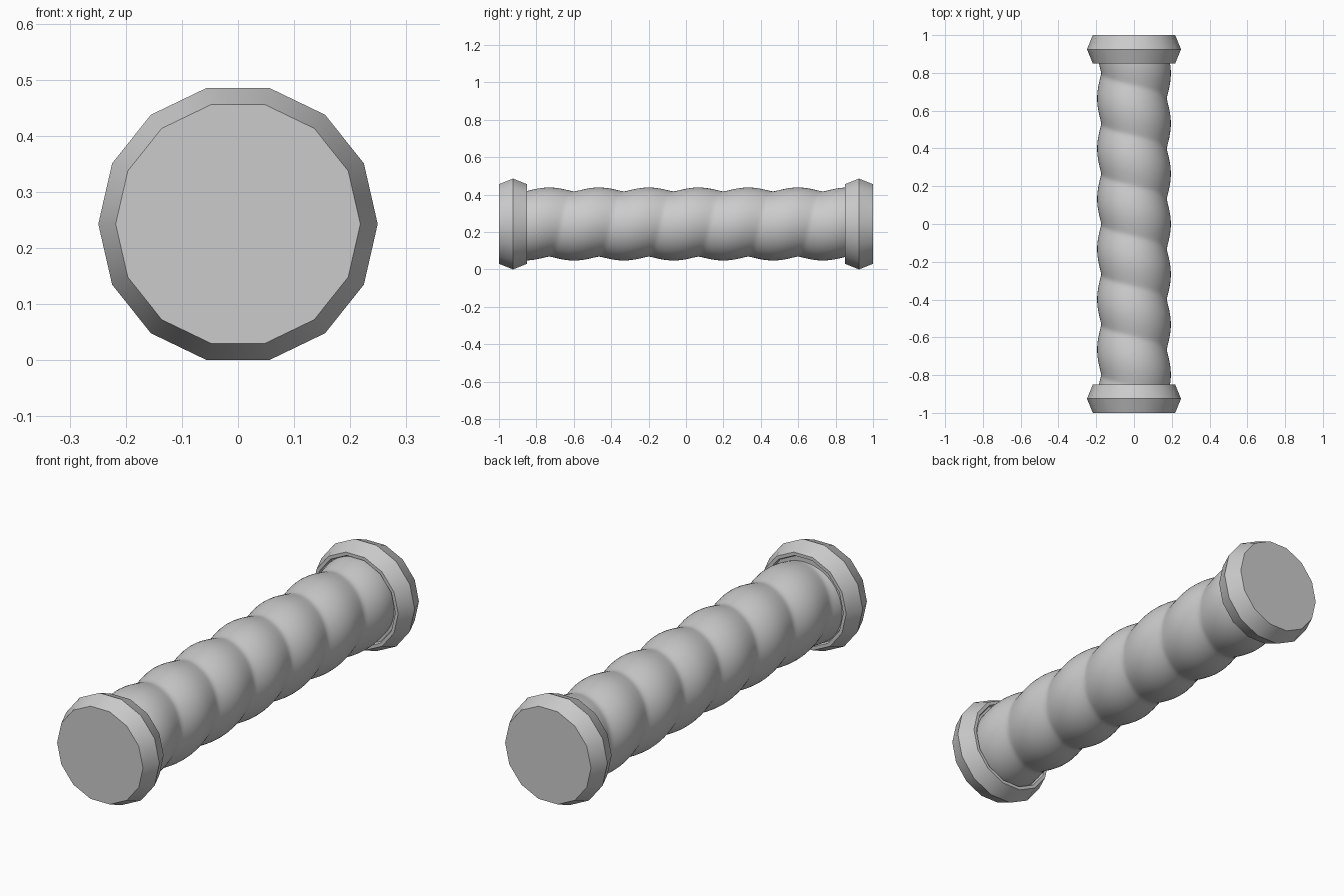
import bpy, bmesh, math

if "Cube" in bpy.data.objects:
    bpy.data.objects.remove(bpy.data.objects["Cube"])

CZ = 0.243          # height of the axis
PITCH = 0.266       # spacing of the spiral ridges

grey = bpy.data.materials.new("light_grey")
grey.diffuse_color = (0.6, 0.6, 0.6, 1)
grey.use_nodes = True
grey.node_tree.nodes["Principled BSDF"].inputs["Base Color"].default_value = grey.diffuse_color


def lathe(name, ys, radius, sides):
    """Skin rings along y; radius(i, y, angle) gives each point's radius."""
    bm = bmesh.new()
    rings = []
    for i, y in enumerate(ys):
        ring = []
        for k in range(sides):
            a = 2 * math.pi * k / sides
            r = radius(i, y, a)
            ring.append(bm.verts.new((r * math.cos(a), y, CZ + r * math.sin(a))))
        rings.append(ring)
    for r0, r1 in zip(rings, rings[1:]):
        for k in range(sides):
            n = (k + 1) % sides
            bm.faces.new((r0[k], r0[n], r1[n], r1[k]))
    bm.faces.new(rings[0])
    bm.faces.new(rings[-1])
    bmesh.ops.recalc_face_normals(bm, faces=bm.faces)
    mesh = bpy.data.meshes.new(name)
    bm.to_mesh(mesh)
    bm.free()
    mesh.materials.append(grey)
    obj = bpy.data.objects.new(name, mesh)
    bpy.context.collection.objects.link(obj)
    bpy.ops.object.select_all(action='DESELECT')
    obj.select_set(True)
    bpy.context.view_layer.objects.active = obj
    bpy.ops.object.shade_smooth_by_angle(angle=math.radians(35))
    return obj


# Spiral grip: one continuous groove winding around the shaft
def grip_radius(i, y, a):
    phase = (y + PITCH / 2) / PITCH - a / (2 * math.pi)
    s = math.sin(math.pi * phase)
    return 0.172 + 0.023 * math.sqrt(s * s + 0.01)


steps = 150
lathe("spiral_grip", [-0.87 + 1.74 * i / steps for i in range(steps + 1)],
      grip_radius, 56)

# Bevelled 14-sided end caps, with a shallow recess around the shaft
profile = [(1.0, 0.218), (0.925, 0.249), (0.85, 0.218), (0.85, 0.203), (0.862, 0.198)]
for side, name in ((-1, "front_cap"), (1, "back_cap")):
    lathe(name, [side * p[0] for p in profile],
          lambda i, y, a: profile[i][1], 14)
